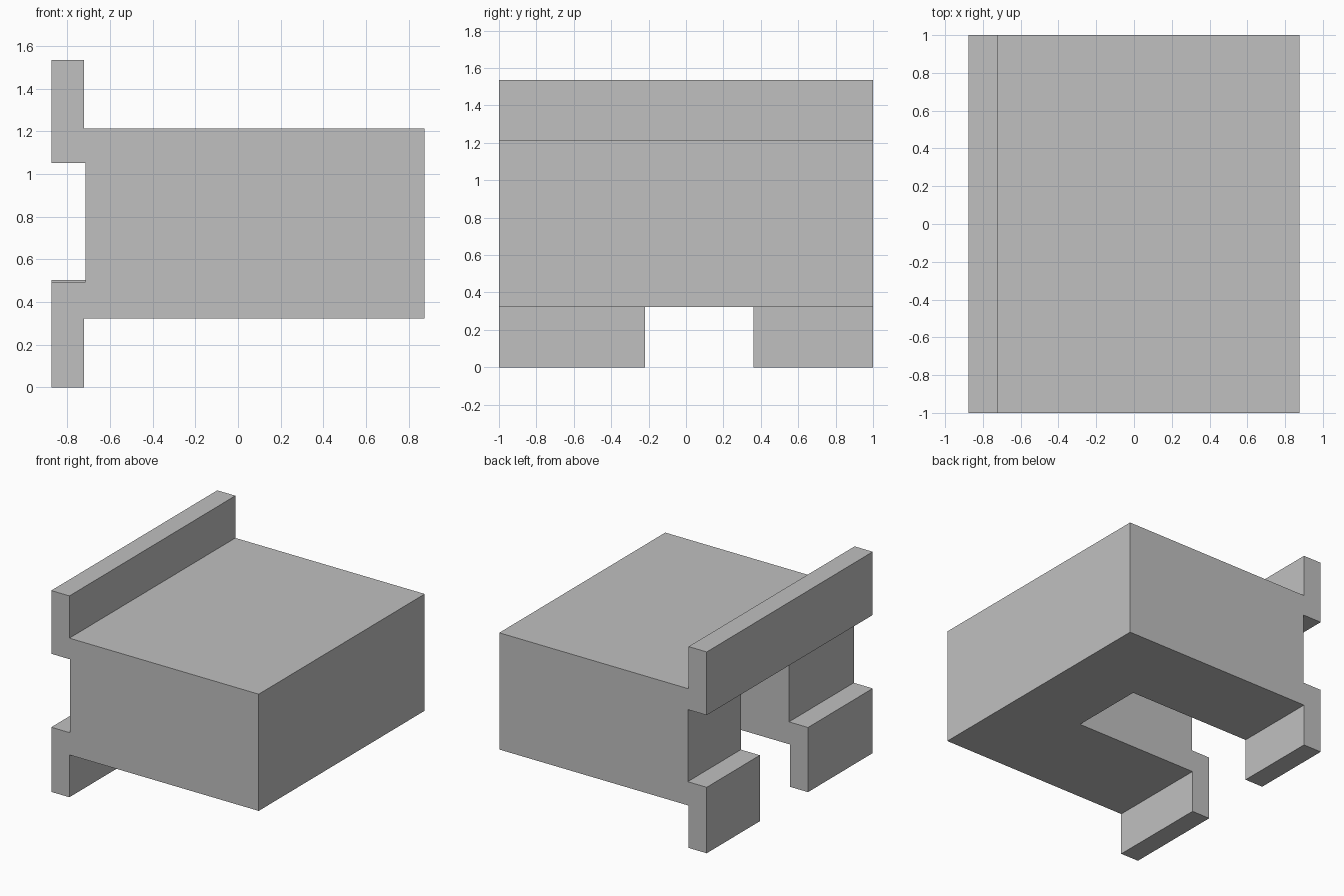
import bpy
import bmesh

cube = bpy.data.objects.get("Cube")
if cube:
    bpy.data.objects.remove(cube, do_unlink=True)

# One flat grey for the whole block
GREY = (0.53, 0.53, 0.53, 1.0)
mat = bpy.data.materials.new("plain grey")
mat.use_nodes = True
mat.diffuse_color = GREY
mat.node_tree.nodes["Principled BSDF"].inputs["Base Color"].default_value = GREY


def loft(name, sections):
    """Solid skinned through (y, [(x, z), ...]) sections, front to back."""
    bm = bmesh.new()
    rings = [[bm.verts.new((x, y, z)) for x, z in pts] for y, pts in sections]
    for a, b in zip(rings, rings[1:]):
        for i in range(len(a)):
            j = (i + 1) % len(a)
            bm.faces.new((a[i], a[j], b[j], b[i]))
    bm.faces.new(rings[0])
    bm.faces.new(rings[-1])
    bmesh.ops.recalc_face_normals(bm, faces=bm.faces)
    mesh = bpy.data.meshes.new(name)
    bm.to_mesh(mesh)
    bm.free()
    mesh.materials.append(mat)
    obj = bpy.data.objects.new(name, mesh)
    bpy.context.collection.objects.link(obj)
    return obj


OUT, LIP, WALL = -0.875, -0.722, -0.715   # flange face, flange back, recessed wall
LOW, HIGH = 0.323, 1.213                  # underside and top of the block


def profile(foot_top):
    """Block with a raised lip above and a hanging foot below."""
    return [(OUT, 0), (LIP, 0), (LIP, LOW), (0.875, LOW), (0.875, HIGH),
            (LIP, HIGH), (LIP, 1.535), (OUT, 1.535), (OUT, 1.053),
            (WALL, 1.053), (WALL, foot_top), (OUT, foot_top)]


# Block: the foot height steps inside the slot, which is cut away
block = loft("flanged_block", [(-1, profile(0.493)), (0, profile(0.493)),
                               (0.1, profile(0.503)), (1, profile(0.503))])

# Slot open to the underside and the flanged side
slot_profile = [(-1.1, -0.2), (0.31, -0.2), (0.31, 1.05), (-1.1, 1.05)]
cutter = loft("slot_cutter", [(-0.22, slot_profile), (0.36, slot_profile)])
cutter.hide_render = True

cut = block.modifiers.new("slot", "BOOLEAN")
cut.operation = "DIFFERENCE"
cut.solver = "EXACT"
cut.object = cutter
bpy.context.view_layer.objects.active = block
block.select_set(True)
bpy.ops.object.modifier_apply(modifier=cut.name)
bpy.data.objects.remove(cutter, do_unlink=True)

# Merge the coplanar strips into clean flat faces
bm = bmesh.new()
bm.from_mesh(block.data)
bmesh.ops.dissolve_limit(bm, angle_limit=0.002, verts=bm.verts, edges=bm.edges)
bm.to_mesh(block.data)
bm.free()
